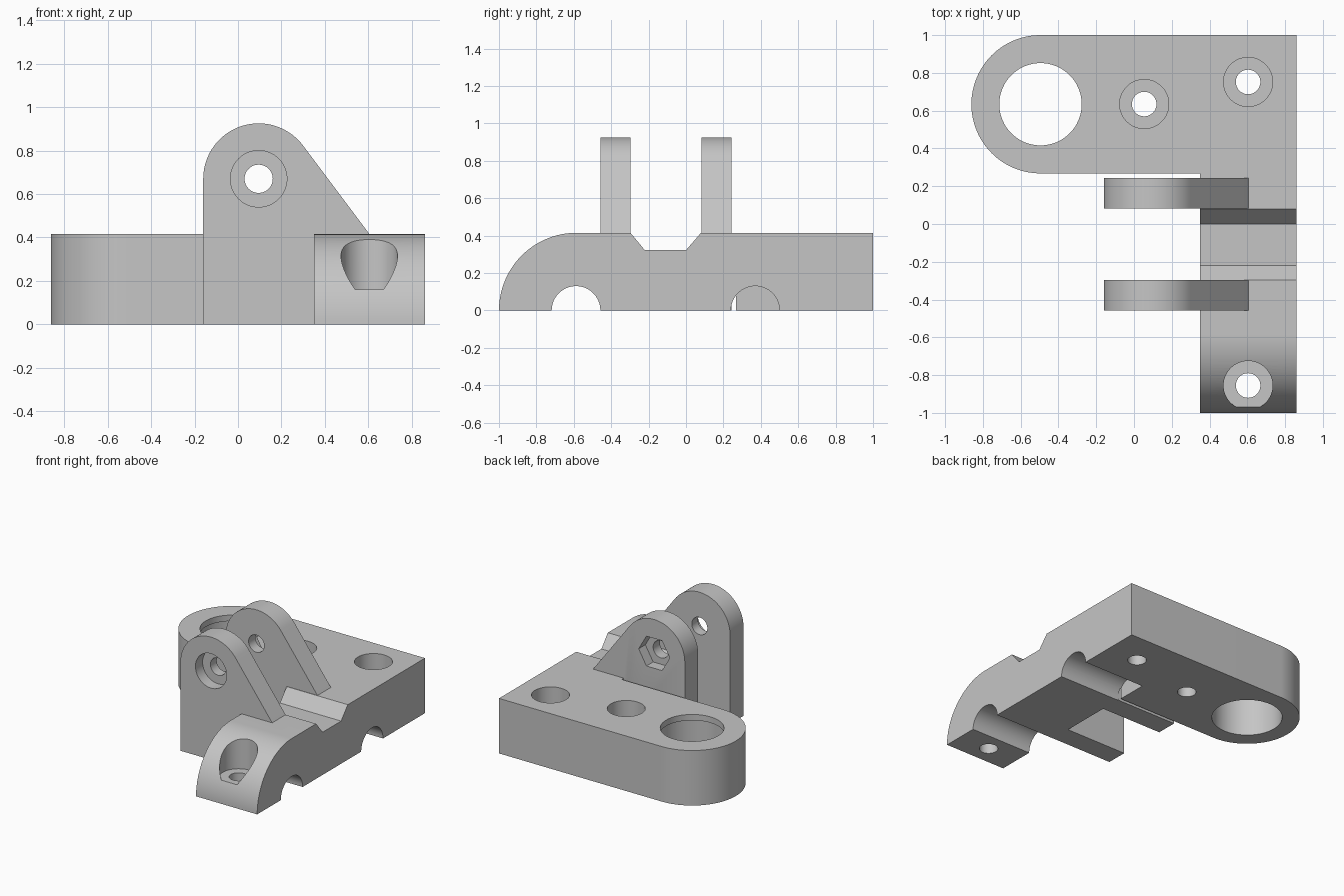
import bpy, bmesh, math

cube = bpy.data.objects.get("Cube")
if cube:
    bpy.data.objects.remove(cube, do_unlink=True)

grey = bpy.data.materials.new("plain grey")
grey.use_nodes = True
COLOUR = (0.56, 0.56, 0.56, 1)
grey.diffuse_color = COLOUR
grey.node_tree.nodes["Principled BSDF"].inputs["Base Color"].default_value = COLOUR


def arc(cx, cy, r, start=0, end=360, n=64):
    """Points on an arc, angles in degrees; a full circle drops its repeated point."""
    full = abs(end - start) == 360
    angles = [math.radians(start + (end - start) * i / n) for i in range(n if full else n + 1)]
    return [(round(cx + r * math.cos(a), 5), round(cy + r * math.sin(a), 5)) for a in angles]


def prism(name, outline, axis, low, high):
    """Extrude a flat outline along x, y or z."""
    place = {"x": lambda u, v, t: (t, u, v),
             "y": lambda u, v, t: (u, t, v),
             "z": lambda u, v, t: (u, v, t)}[axis]
    bm = bmesh.new()
    ends = [[bm.verts.new(place(u, v, t)) for u, v in outline] for t in (low, high)]
    for ring in ends:
        bm.faces.new(ring)
    n = len(outline)
    for i in range(n):
        j = (i + 1) % n
        bm.faces.new((ends[0][i], ends[0][j], ends[1][j], ends[1][i]))
    bmesh.ops.recalc_face_normals(bm, faces=bm.faces)
    mesh = bpy.data.meshes.new(name)
    bm.to_mesh(mesh)
    bm.free()
    mesh.materials.append(grey)
    obj = bpy.data.objects.new(name, mesh)
    bpy.context.collection.objects.link(obj)
    return obj


def combine(target, tool, operation):
    """Apply an exact boolean and discard the tool."""
    mod = target.modifiers.new("join", "BOOLEAN")
    mod.operation, mod.solver, mod.object = operation, "EXACT", tool
    bpy.context.view_layer.objects.active = target
    bpy.ops.object.modifier_apply(modifier=mod.name)
    bpy.data.objects.remove(tool, do_unlink=True)


HEIGHT = 0.415
EDGE, INNER = 0.86, 0.35
BOLT, HEAD = 0.065, 0.13

# Arm: rounded front nose and a shallow trapezoid notch on top
arm_profile = arc(-1 + HEIGHT, 0, HEIGHT, 180, 90, 32)
arm_profile += [(-0.297, HEIGHT), (-0.22, 0.322), (0, 0.322), (0.08, HEIGHT), (1, HEIGHT), (1, 0)]
bracket = prism("hinge_bracket", arm_profile, "x", INNER, EDGE)

# Rear plate with a rounded end
BORE = (-0.495, 0.634)
plate = arc(*BORE, 0.366, 90, 270) + [(EDGE, 0.268), (EDGE, 1)]
combine(bracket, prism("rear_plate", plate, "z", 0, HEIGHT), "UNION")

# Two hinge lugs, each sloping down to the arm
PIVOT = (0.095, 0.67)
lug = arc(*PIVOT, 0.255, 36.9, 180, 40) + [(-0.16, 0), (0.605, 0), (0.605, HEIGHT)]
for name, y in (("front_lug", -0.457), ("rear_lug", 0.083)):
    combine(bracket, prism(name, lug, "y", y, y + 0.16), "UNION")

# Half-round grooves under the arm, cutters extended below the base
for y in (-0.588, 0.37):
    groove = arc(y, 0, HEAD, 0, 180, 32) + [(y - HEAD, -0.1), (y + HEAD, -0.1)]
    combine(bracket, prism("groove_cutter", groove, "x", 0.345, 1), "DIFFERENCE")

# Counterbored bolt holes
for x, y in ((0.054, 0.635), (0.604, 0.752), (0.604, -0.855)):
    combine(bracket, prism("bolt_cutter", arc(x, y, BOLT, n=48), "z", -0.1, 0.3), "DIFFERENCE")
    combine(bracket, prism("head_cutter", arc(x, y, HEAD), "z", 0.16, 0.6), "DIFFERENCE")

# Large bore with a thin lip at the top
combine(bracket, prism("lip_cutter", arc(*BORE, 0.218), "z", -0.1, 0.6), "DIFFERENCE")
combine(bracket, prism("bore_cutter", arc(*BORE, 0.245), "z", -0.1, 0.37), "DIFFERENCE")

# Pivot hole, round recess in front and hexagonal nut recess behind
combine(bracket, prism("pivot_cutter", arc(*PIVOT, BOLT, n=48), "y", -0.6, 0.4), "DIFFERENCE")
combine(bracket, prism("recess_cutter", arc(*PIVOT, HEAD), "y", -0.6, -0.372), "DIFFERENCE")
combine(bracket, prism("nut_cutter", arc(*PIVOT, HEAD, n=6), "y", 0.163, 0.26), "DIFFERENCE")

# Smooth the round walls, keep the edges sharp
bpy.ops.object.select_all(action="DESELECT")
bracket.select_set(True)
bpy.context.view_layer.objects.active = bracket
bpy.ops.object.shade_smooth_by_angle(angle=math.radians(25))
